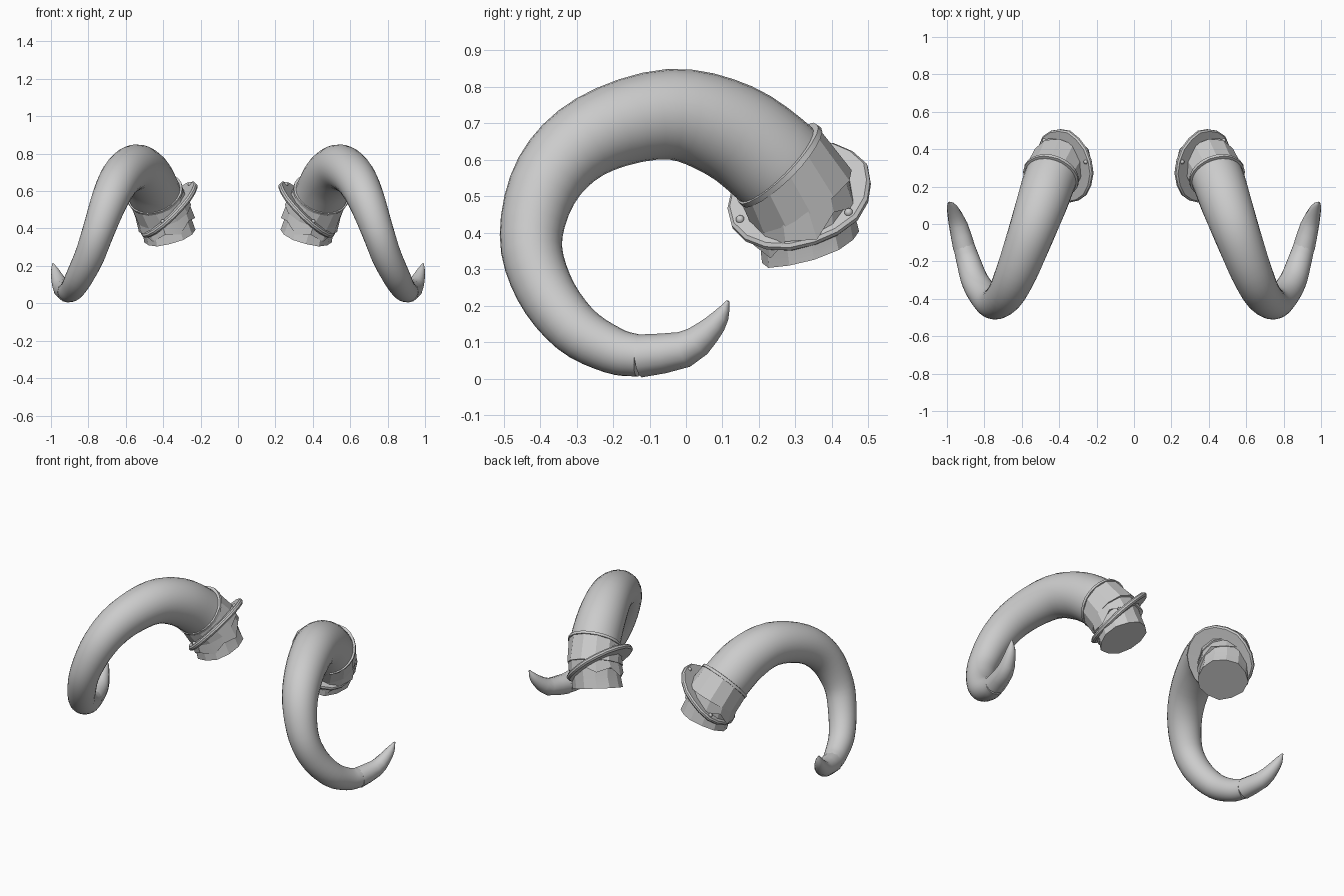
import bpy, bmesh, math, random
from mathutils import Vector

if "Cube" in bpy.data.objects:
    bpy.data.objects.remove(bpy.data.objects["Cube"])

random.seed(4)


def finish(bm, name, angle):
    """Turn a bmesh into a mirrored, angle-shaded object."""
    bmesh.ops.recalc_face_normals(bm, faces=bm.faces)
    me = bpy.data.meshes.new(name)
    bm.to_mesh(me)
    bm.free()
    ob = bpy.data.objects.new(name, me)
    bpy.context.collection.objects.link(ob)
    bpy.ops.object.select_all(action='DESELECT')
    ob.select_set(True)
    bpy.context.view_layer.objects.active = ob
    bpy.ops.object.shade_smooth_by_angle(angle=math.radians(angle))
    mod = ob.modifiers.new("mirror", 'MIRROR')
    mod.use_axis = (True, False, False)
    mod.use_clip = False
    mod.use_mirror_merge = False
    return ob


def ring(centre, normal, radius, sides, wobble=0.0, squash=1.0):
    """Points of a circle around a normal, starting from the x direction."""
    n = Vector(normal).normalized()
    u = (Vector((1, 0, 0)) - n * n.x).normalized()
    v = n.cross(u)
    pts = []
    for i in range(sides):
        a = math.tau * i / sides
        r = radius * (1 + random.uniform(-wobble, wobble))
        pts.append(Vector(centre) + u * r * squash * math.cos(a) + v * r * math.sin(a))
    return pts


def loft(name, rings, angle):
    """Skin a list of rings and cap both ends."""
    bm = bmesh.new()
    rows = [[bm.verts.new(p) for p in r] for r in rings]
    k = len(rows[0])
    for a, b in zip(rows, rows[1:]):
        for i in range(k):
            bm.faces.new((a[i], a[(i + 1) % k], b[(i + 1) % k], b[i]))
    bm.faces.new(rows[0])
    bm.faces.new(rows[-1])
    return finish(bm, name, angle)


def spline(keys, steps):
    """Smooth path through (x, y, z, radius) keys."""
    K = [Vector(k) for k in keys]
    K = [2 * K[0] - K[1]] + K + [2 * K[-1] - K[-2]]
    out = []
    for i in range(1, len(K) - 2):
        a, b, c, d = K[i - 1:i + 3]
        for s in range(steps):
            t = s / steps
            out.append(0.5 * (2 * b + (c - a) * t + (2 * a - 5 * b + 4 * c - d) * t * t
                              + (3 * b - a - 3 * c + d) * t ** 3))
    return out + [K[-2]]


def tube(name, path, sides, angle):
    pos = [Vector(p[:3]) for p in path]
    rings = []
    for i, p in enumerate(path):
        tan = pos[min(i + 1, len(pos) - 1)] - pos[max(i - 1, 0)]
        rings.append(ring(pos[i], tan, p[3], sides))
    return loft(name, rings, angle)


# Curled horn: centre line and radius, thinning from the cuff to the tip
keys = [(0.41, 0.305, 0.52, 0.138), (0.445, 0.25, 0.585, 0.141), (0.49, 0.12, 0.68, 0.136),
        (0.55, -0.05, 0.725, 0.124), (0.625, -0.25, 0.67, 0.111), (0.685, -0.375, 0.555, 0.099),
        (0.745, -0.425, 0.39, 0.086), (0.795, -0.39, 0.25, 0.08), (0.85, -0.305, 0.137, 0.073),
        (0.885, -0.2, 0.077, 0.064), (0.908, -0.125, 0.062, 0.057)]
tube("horn", spline(keys, 4), 28, 40)

# Separate horn tip
tip = [(0.908, -0.128, 0.062, 0.059), (0.94, -0.005, 0.08, 0.05), (0.963, 0.06, 0.128, 0.036),
       (0.978, 0.096, 0.172, 0.023), (0.99, 0.115, 0.213, 0.004)]
tube("horn_tip", spline(tip, 2), 12, 50)

# Base stub that meets the head
cap_c, cap_n = Vector((0.362, 0.34, 0.36)), (0.25, -0.3, 0.92)
mid_c, mid_n = Vector((0.40, 0.32, 0.49)), (0.28, -0.5, 0.82)
top_c, top_n = Vector((0.443, 0.257, 0.585)), (0.25, -0.68, 0.68)
loft("base_stub", [ring(cap_c, cap_n, 0.142, 12, 0.04),
                   ring(cap_c.lerp(mid_c, 0.5), cap_n, 0.135, 12),
                   ring(mid_c, mid_n, 0.14, 12)], 20)

# Upper cuff band with a thin rim where the horn enters
loft("cuff_band", [ring(mid_c, mid_n, 0.13, 12),
                   ring(mid_c, mid_n, 0.157, 12, 0.03),
                   ring(top_c, top_n, 0.148, 12),
                   ring(top_c, top_n, 0.13, 12)], 20)
loft("cuff_rim", [ring(top_c + Vector(top_n) * h, top_n, r, 24, 0.012)
                  for h, r in ((-0.008, 0.14), (-0.008, 0.152), (0.008, 0.152), (0.01, 0.14))], 40)

# Lower skirt with a ragged edge
low_c = mid_c.lerp(cap_c, 0.45)
skirt = ring(low_c, mid_n, 0.155, 12, 0.03)
for i, p in enumerate(skirt):
    p += Vector(mid_n) * (0.02 if i % 2 else -0.015)
loft("cuff_skirt", [skirt, ring(mid_c.lerp(top_c, 0.15), mid_n, 0.15, 12)], 20)

# Tilted flange plate around the cuff
fl_c, fl_n = Vector((0.37, 0.312, 0.5)), Vector((0.68, -0.22, 0.69)).normalized()
outline = ring((0, 0, 0), fl_n, 0.2, 18, 0.03)
loft("flange", [[fl_c + p * s + fl_n * h for p in outline]
                for s, h in ((0.6, -0.012), (0.96, -0.014), (1.0, -0.005),
                             (1.0, 0.006), (0.96, 0.014), (0.6, 0.012))], 40)

# Rivets on the flange
for i, a in enumerate((40, 160, 280)):
    p = ring(fl_c + fl_n * 0.014, fl_n, 0.178, 360)[a]
    bm = bmesh.new()
    bmesh.ops.create_uvsphere(bm, u_segments=10, v_segments=6, radius=0.012)
    bmesh.ops.translate(bm, verts=bm.verts, vec=p)
    finish(bm, "rivet_%d" % (i + 1), 60)
